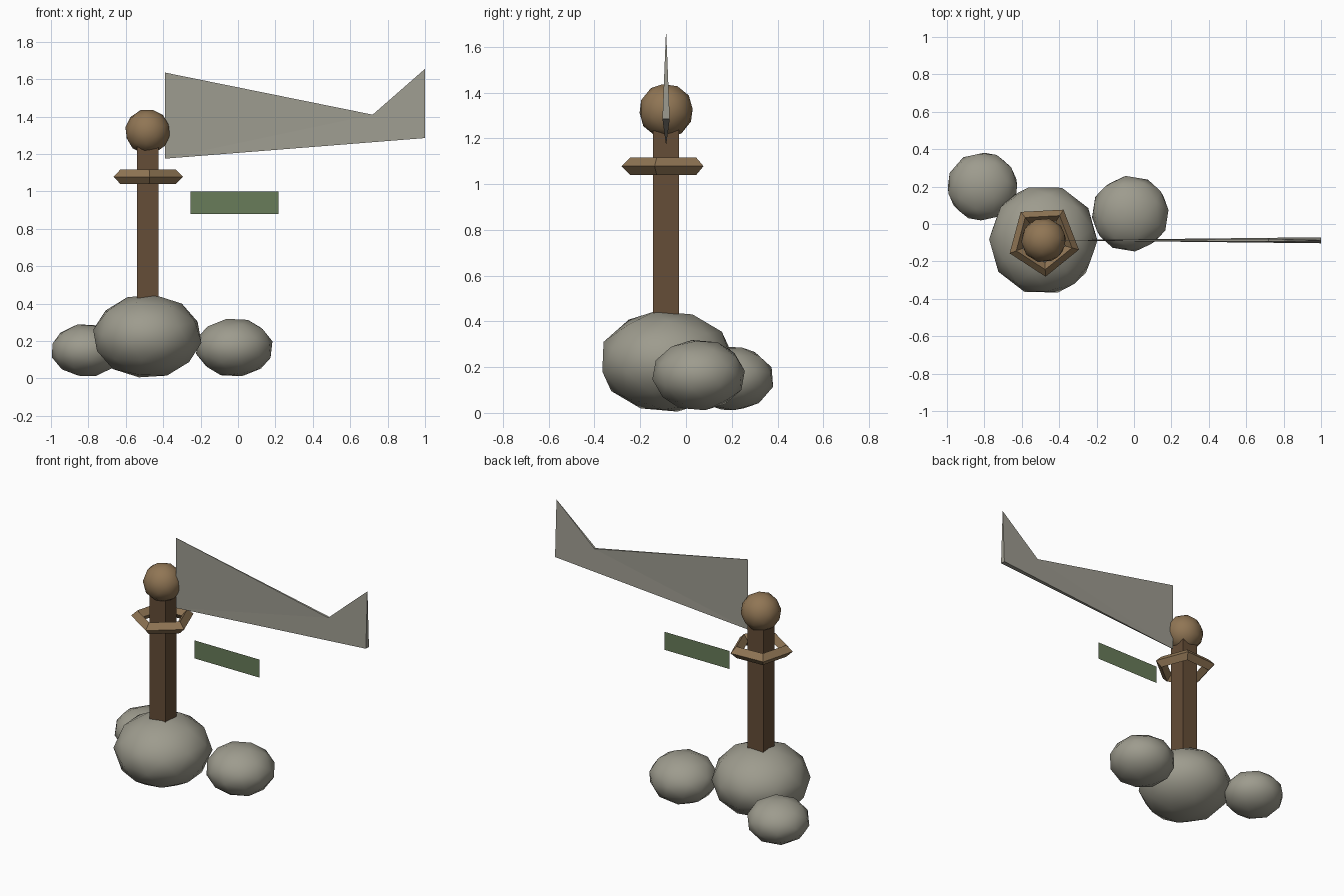
import bpy, math
from mathutils import Vector

cube = bpy.data.objects.get("Cube")
if cube:
    bpy.data.objects.remove(cube, do_unlink=True)


def material(name, rgb):
    m = bpy.data.materials.new(name)
    m.use_nodes = True
    m.diffuse_color = (*rgb, 1)
    m.node_tree.nodes["Principled BSDF"].inputs["Base Color"].default_value = (*rgb, 1)
    return m


stone = material("stone grey", (0.34, 0.33, 0.27))
cloth = material("cloth grey", (0.34, 0.33, 0.28))
dark_wood = material("dark wood", (0.13, 0.075, 0.038))
light_wood = material("light wood", (0.28, 0.18, 0.09))
green = material("moss green", (0.14, 0.20, 0.10))

POLE = Vector((-0.483, -0.087, 0))


def finish(name, mat, smooth=False):
    ob = bpy.context.object
    ob.name = name
    ob.data.materials.append(mat)
    if smooth:
        bpy.ops.object.shade_smooth()
    return ob


def ball(name, centre, radii, mat, turn=(0, 0, 0)):
    """Low-poly smooth boulder, turned first and then stretched."""
    bpy.ops.mesh.primitive_ico_sphere_add(subdivisions=2, radius=1, rotation=turn)
    bpy.ops.object.transform_apply(rotation=True, location=False, scale=False)
    ob = finish(name, mat, True)
    ob.scale = radii
    ob.location = centre


def mesh(name, verts, faces, mat):
    me = bpy.data.meshes.new(name)
    me.from_pydata(verts, [], faces)
    ob = bpy.data.objects.new(name, me)
    bpy.context.collection.objects.link(ob)
    me.materials.append(mat)


# Boulders at the foot
ball("main_rock", (-0.485, -0.085, 0.225), (0.293, 0.298, 0.225), stone, (0.2, 0.1, 0.3))
ball("left_rock", (-0.02, 0.055, 0.165), (0.21, 0.205, 0.158), stone, (0.3, 0.2, 0.8))
ball("right_rock", (-0.81, 0.2, 0.15), (0.192, 0.187, 0.143), stone, (0.1, 0.3, 1.2))

# Square pole and its round knob
bpy.ops.mesh.primitive_cube_add(size=1, location=POLE + Vector((0, 0, 0.8)))
bpy.context.object.scale = (0.115, 0.115, 0.95)
finish("pole", dark_wood)
ball("knob", POLE + Vector((0, 0, 1.32)), (0.122, 0.12, 0.12), light_wood, (0.2, 0.15, 0.4))

# Five-sided ring round the pole
bpy.ops.mesh.primitive_torus_add(
    major_segments=5, minor_segments=4, major_radius=0.157, minor_radius=0.038,
    location=POLE + Vector((0, 0, 1.078)), rotation=(0, 0, math.radians(-87)))
finish("ring", light_wood)

# Swallow-tailed banner, a thin wedge that widens to the free end
y = POLE.y
outline = [(-0.39, 1.175, 0.001), (1.0, 1.285, 0.016), (1.0, 1.655, 0.001),
           (0.72, 1.41, 0.007), (-0.39, 1.635, 0.001)]
n = len(outline)
verts = [(x, y + s * t, z) for s in (-1, 1) for x, z, t in outline]
# each side is split at the notch
sides = [(0, 1, 3), (1, 2, 3), (0, 3, 4)]
faces = sides + [tuple(i + n for i in reversed(f)) for f in sides]
faces += [(i, i + n, (i + 1) % n + n, (i + 1) % n) for i in range(n)]
mesh("banner", verts, faces, cloth)

# Loose green strip below the banner
mesh("green_strip", [(-0.255, y, 0.88), (0.217, y, 0.88), (0.217, y, 0.998), (-0.255, y, 0.998)],
     [(0, 1, 2, 3)], green)
